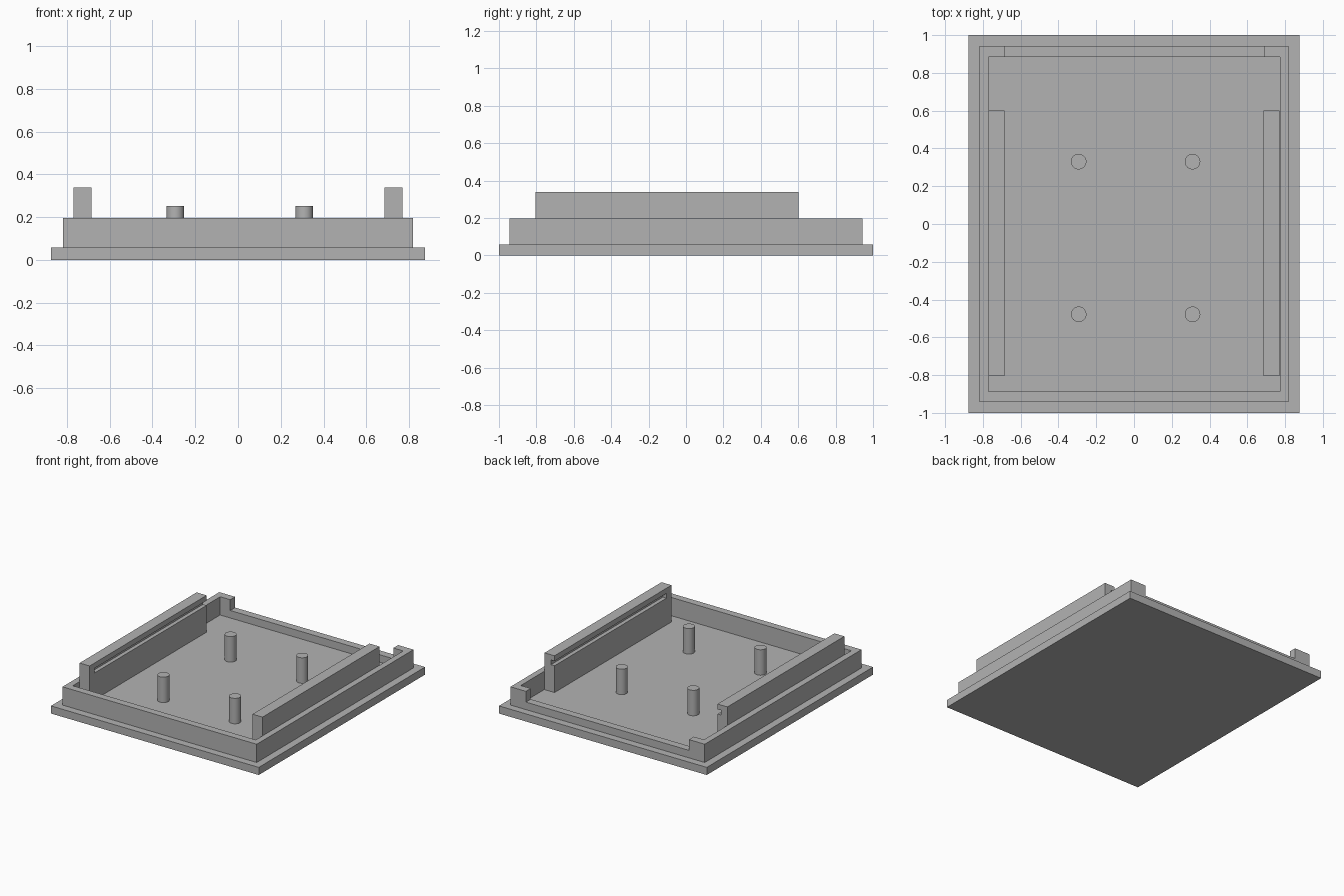
import bpy
from mathutils import Vector

if "Cube" in bpy.data.objects:
    bpy.data.objects.remove(bpy.data.objects["Cube"], do_unlink=True)

grey = bpy.data.materials.new("plain_grey")
grey.use_nodes = True
colour = (0.45, 0.45, 0.45, 1)
grey.diffuse_color = colour
grey.node_tree.nodes["Principled BSDF"].inputs["Base Color"].default_value = colour

FLOOR, RIM_TOP, RAIL_TOP, PEG_TOP = 0.058, 0.197, 0.338, 0.252


def box(name, low, high):
    """Box spanning two opposite corners."""
    low, high = Vector(low), Vector(high)
    bpy.ops.mesh.primitive_cube_add(size=1, location=(low + high) / 2)
    ob = bpy.context.object
    ob.name = name
    ob.scale = high - low
    bpy.ops.object.transform_apply(location=False, rotation=False, scale=True)
    ob.data.materials.append(grey)
    return ob


def cut(ob, cutter):
    """Subtract a cutter that stays hidden."""
    cutter.hide_render = True
    cutter.hide_viewport = True
    cutter.display_type = 'WIRE'
    mod = ob.modifiers.new("cut", 'BOOLEAN')
    mod.operation = 'DIFFERENCE'
    mod.solver = 'EXACT'
    mod.object = cutter


# Base plate
box("base_plate", (-0.875, -1, 0), (0.875, 1, FLOOR))

# Raised rim, hollow inside, with a lowered stretch along the back
rim = box("rim_wall", (-0.818, -0.943, FLOOR), (0.818, 0.943, RIM_TOP))
cut(rim, box("rim_cavity_cutter", (-0.77, -0.888, 0), (0.772, 0.885, 0.5)))
cut(rim, box("back_notch_cutter", (-0.685, 0.8, 0.115), (0.688, 1.1, 0.5)))

# Side rails with an inner groove, open at the back and closed at the front
for side, name in ((1, "left"), (-1, "right")):
    inner, outer = side * 0.686, side * 0.77
    rail = box(name + "_rail", (min(inner, outer), -0.805, FLOOR),
               (max(inner, outer), 0.602, RAIL_TOP))
    ends = sorted((side * 0.6, side * 0.716))
    cut(rail, box(name + "_groove_cutter", (ends[0], -0.745, 0.262),
                  (ends[1], 0.7, 0.298)))

# Four standing pegs
for x, side in ((0.31, "left"), (-0.293, "right")):
    for y, end in ((0.33, "back"), (-0.478, "front")):
        bpy.ops.mesh.primitive_cylinder_add(
            vertices=32, radius=0.041, depth=PEG_TOP - FLOOR,
            location=(x, y, (PEG_TOP + FLOOR) / 2))
        peg = bpy.context.object
        peg.name = f"{end}_{side}_peg"
        peg.data.materials.append(grey)
        bpy.ops.object.shade_smooth_by_angle()
